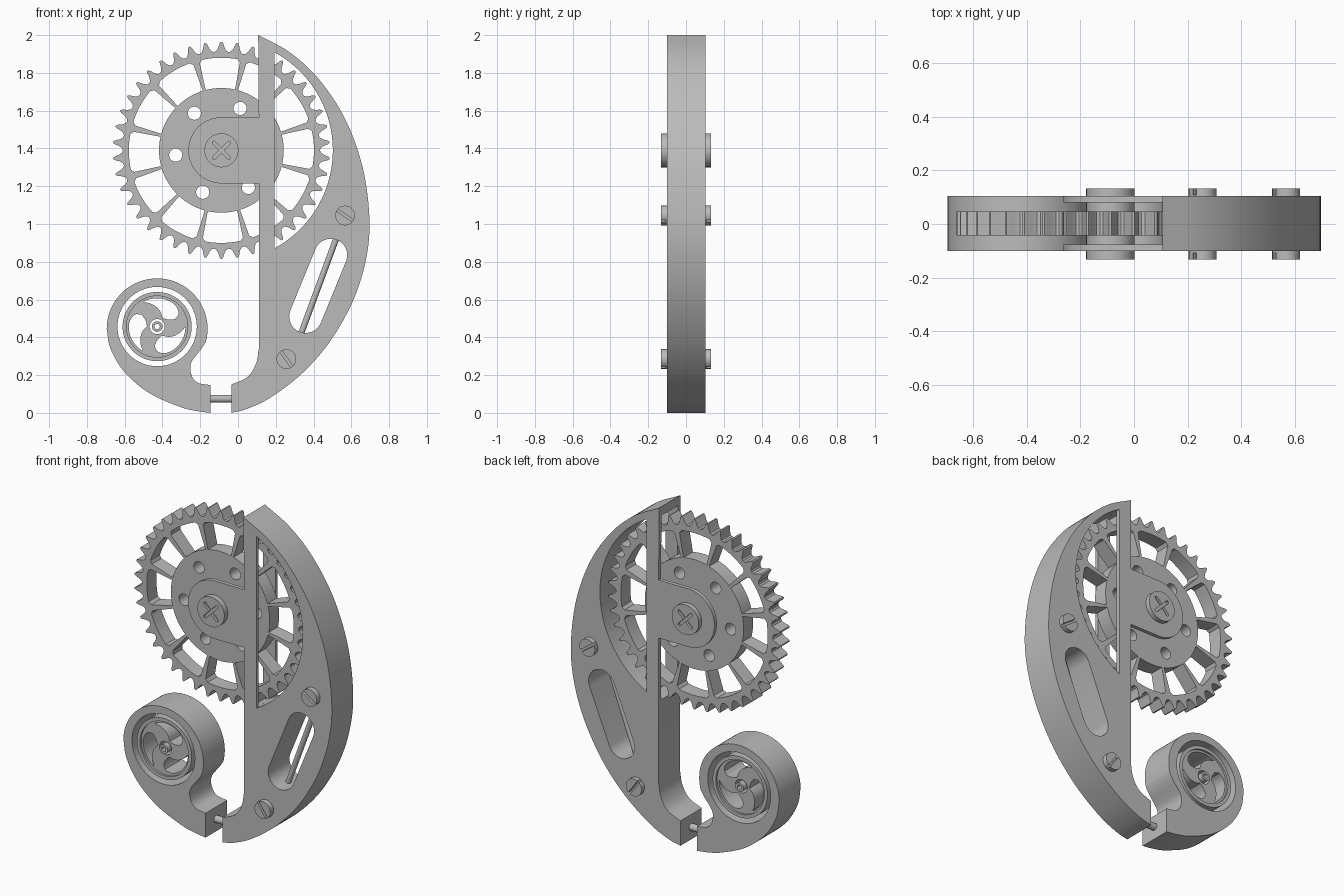
import bpy, bmesh, math
from math import sin, cos, pi, radians
from mathutils import Vector, Matrix

old = bpy.data.objects.get("Cube")
if old:
    bpy.data.objects.remove(old, do_unlink=True)

grey = bpy.data.materials.new("steel_grey")
grey.use_nodes = True
GREY = (0.5, 0.5, 0.5, 1)
grey.diffuse_color = GREY
grey.node_tree.nodes["Principled BSDF"].inputs["Base Color"].default_value = GREY

HUB = (-0.088, 1.39)
SMALL = (-0.428, 0.457)
FRONT, BACK = -0.1, 0.104


# --- helpers: outlines live in the x-z plane and are extruded along y ---
def arc(c, r, a0, a1, n):
    return [(c[0] + r * cos(radians(a0 + (a1 - a0) * i / n)),
             c[1] + r * sin(radians(a0 + (a1 - a0) * i / n))) for i in range(n + 1)]


def circle(c, r, n=64):
    return arc(c, r, 0, 360, n)[:-1]


def spline(pts, n=8):
    """Smooth curve through the points."""
    p = [Vector(q) for q in pts]
    p = [2 * p[0] - p[1]] + p + [2 * p[-1] - p[-2]]
    out = []
    for a, b, c, d in zip(p, p[1:], p[2:], p[3:]):
        for i in range(n):
            t = i / n
            q = 0.5 * (2 * b + (c - a) * t + (2 * a - 5 * b + 4 * c - d) * t * t
                       + (3 * b - a - 3 * c + d) * t ** 3)
            out.append((q.x, q.y))
    return out + [tuple(pts[-1])]


def stadium(a, b, r, n=16):
    ang = math.degrees(math.atan2(b[1] - a[1], b[0] - a[0]))
    return arc(b, r, ang - 90, ang + 90, n) + arc(a, r, ang + 90, ang + 270, n)


def prism(name, outlines, y0, y1):
    bm = bmesh.new()
    for pts in outlines:
        face = bm.faces.new([bm.verts.new((x, y0, z)) for x, z in pts])
        top = bmesh.ops.extrude_face_region(bm, geom=[face])["geom"]
        bmesh.ops.translate(bm, vec=(0, y1 - y0, 0),
                            verts=[v for v in top if isinstance(v, bmesh.types.BMVert)])
    bmesh.ops.recalc_face_normals(bm, faces=bm.faces)
    me = bpy.data.meshes.new(name)
    bm.to_mesh(me)
    bm.free()
    me.materials.append(grey)
    ob = bpy.data.objects.new(name, me)
    bpy.context.collection.objects.link(ob)
    return ob


def cut(ob, *cutters):
    for c in cutters:
        m = ob.modifiers.new("cut", 'BOOLEAN')
        m.object, m.operation, m.solver = c, 'DIFFERENCE', 'EXACT'
    dg = bpy.context.evaluated_depsgraph_get()
    me = bpy.data.meshes.new_from_object(ob.evaluated_get(dg))
    ob.modifiers.clear()
    ob.data = me
    for c in cutters:
        bpy.data.objects.remove(c, do_unlink=True)


def rod(name, a, b, r):
    a, b = Vector(a), Vector(b)
    bm = bmesh.new()
    rot = (b - a).to_track_quat('Z', 'Y').to_matrix().to_4x4()
    bmesh.ops.create_cone(bm, cap_ends=True, segments=24, radius1=r, radius2=r,
                          depth=(b - a).length, matrix=Matrix.Translation((a + b) / 2) @ rot)
    me = bpy.data.meshes.new(name)
    bm.to_mesh(me)
    bm.free()
    me.materials.append(grey)
    bpy.context.collection.objects.link(bpy.data.objects.new(name, me))


# --- main frame with integral arm, hollowed for the wheel ---
outer = spline([(-0.035, 0), (0.05, 0.022), (0.17, 0.08), (0.335, 0.205), (0.485, 0.375),
                (0.605, 0.585), (0.675, 0.8), (0.696, 1.02), (0.66, 1.3), (0.565, 1.56),
                (0.425, 1.77), (0.272, 1.91), (0.107, 2)])
arm = [(0.11, 1.565)] + arc(HUB, 0.175, 90, 270, 32) + [(0.11, 1.215)]
fillet = spline([(0.11, 0.34), (0.095, 0.26), (0.05, 0.19), (-0.035, 0.15)])
frame = prism("main_frame", [outer + arm + fillet], FRONT, BACK)
half = math.degrees(math.acos(0.28 / 0.59))
cut(frame,
    prism("pocket", [circle(HUB, 0.59, 128)], FRONT + 0.023, BACK - 0.023),
    prism("window", [arc(HUB, 0.59, -half, half, 48)], -0.2, 0.2),
    prism("slot", [stadium((0.358, 0.51), (0.491, 0.835), 0.087)], -0.2, 0.2))
rod("slot_rod", (0.334, 0, 0.42), (0.519, 0, 0.92), 0.016)

# --- toothed wheel ---
TEETH, SPOKES = 42, 12
tooth = [(0, 0.522), (0.15, 0.526), (0.28, 0.541), (0.38, 0.564),
         (0.45, 0.574), (0.55, 0.574), (0.62, 0.564), (0.72, 0.541), (0.85, 0.526)]
rim = []
for i in range(TEETH):
    for f, r in tooth:
        a = 2 * pi * (i + f - 0.5) / TEETH + pi / 2
        rim.append((HUB[0] + r * cos(a), HUB[1] + r * sin(a)))
wheel = prism("toothed_wheel", [rim], -0.043, 0.047)
gaps = []
for i in range(SPOKES):
    mid = 90 - 14 + 15 + 360 / SPOKES * i
    wi, wo = 15 - math.degrees(0.008 / 0.33), 15 - math.degrees(0.017 / 0.47)
    gaps.append(arc(HUB, 0.33, mid - wi, mid + wi, 8) + arc(HUB, 0.475, mid + wo, mid + wo, 1)[:1]
                + arc(HUB, 0.49, mid + wo - 2, mid - wo + 2, 10)
                + arc(HUB, 0.475, mid - wo, mid - wo, 1)[:1])
bolts = []
for i in range(6):
    a = radians(66 + 60 * i)
    bolts.append(circle((HUB[0] + 0.243 * cos(a), HUB[1] + 0.243 * sin(a)), 0.035, 24))
cut(wheel, prism("wheel_cutouts", gaps + bolts, -0.2, 0.2))


# --- axle and slotted screws, heads on both sides ---
def slotted(name, c, r, end, angles, length, width, depth):
    ob = prism(name, [circle(c, r, 48)], -end, end)
    cutters = []
    for s in (-1, 1):
        for a in angles:
            dx, dz = length * cos(radians(a)), length * sin(radians(a))
            bar = stadium((c[0] - dx, c[1] - dz), (c[0] + dx, c[1] + dz), width, 6)
            lo, hi = sorted((s * (end - depth), s * (end + 0.05)))
            cutters.append(prism("groove", [bar], lo, hi))
    cut(ob, *cutters)


slotted("wheel_axle", HUB, 0.09, 0.133, (45, 135), 0.056, 0.009, 0.015)
slotted("upper_screw", (0.567, 1.045), 0.052, 0.133, (-35,), 0.08, 0.007, 0.025)
slotted("lower_screw", (0.256, 0.285), 0.052, 0.133, (-55,), 0.08, 0.007, 0.025)

# --- curled end with round bore ---
curl = (spline([(-0.146, 0), (-0.22, 0.01), (-0.31, 0.033), (-0.47, 0.105), (-0.6, 0.215),
                (-0.675, 0.34), (-0.695, 0.445)])[:-1]
        + arc((-0.428, 0.445), 0.267, 180, -15, 48)
        + spline([(-0.193, 0.34), (-0.248, 0.265), (-0.246, 0.2), (-0.213, 0.16), (-0.146, 0.147)]))
curled_end = prism("curled_end", [curl], FRONT, BACK)
cut(curled_end, prism("bore", [circle(SMALL, 0.21)], -0.2, 0.2))
rod("joining_pin", (-0.17, 0, 0.075), (-0.01, 0, 0.075), 0.021)

# --- small spinner inside the bore, with three teardrop cutouts ---
commas = []
for k in range(3):
    n, side = 16, []
    for i in range(n + 1):
        t = i / n
        a = radians(118 - 95 * t + 120 * k)
        grow = min(1, t / 0.6)
        w = 0.046 * grow * math.sqrt(1 - (max(0, t - 0.6) / 0.4) ** 2) + 0.002
        side.append((a, 0.148 - 0.046 * grow, w))
    commas.append([(SMALL[0] + (m + w) * cos(a), SMALL[1] + (m + w) * sin(a)) for a, m, w in side]
                  + [(SMALL[0] + (m - w) * cos(a), SMALL[1] + (m - w) * sin(a))
                     for a, m, w in reversed(side)])
spinner = prism("spinner", [circle(SMALL, 0.17)], -0.08, 0.084)
cut(spinner, prism("spinner_cutouts", commas + [circle(SMALL, 0.04, 32)], -0.2, 0.2))
ring = prism("spinner_rim", [circle(SMALL, 0.183)], -0.092, 0.096)
cut(ring, prism("rim_bore", [circle(SMALL, 0.162)], -0.2, 0.2))
tube = prism("spinner_axle", [circle(SMALL, 0.028, 32)], -0.098, 0.102)
cut(tube, prism("axle_bore", [circle(SMALL, 0.014, 24)], -0.2, 0.2))

# --- smooth round walls, keep edges sharp ---
bpy.ops.object.select_all(action='DESELECT')
for ob in bpy.context.collection.objects:
    if ob.type == 'MESH' and ob.data.materials and ob.data.materials[0] == grey:
        ob.select_set(True)
        bpy.context.view_layer.objects.active = ob
bpy.ops.object.shade_smooth_by_angle(angle=radians(30))
